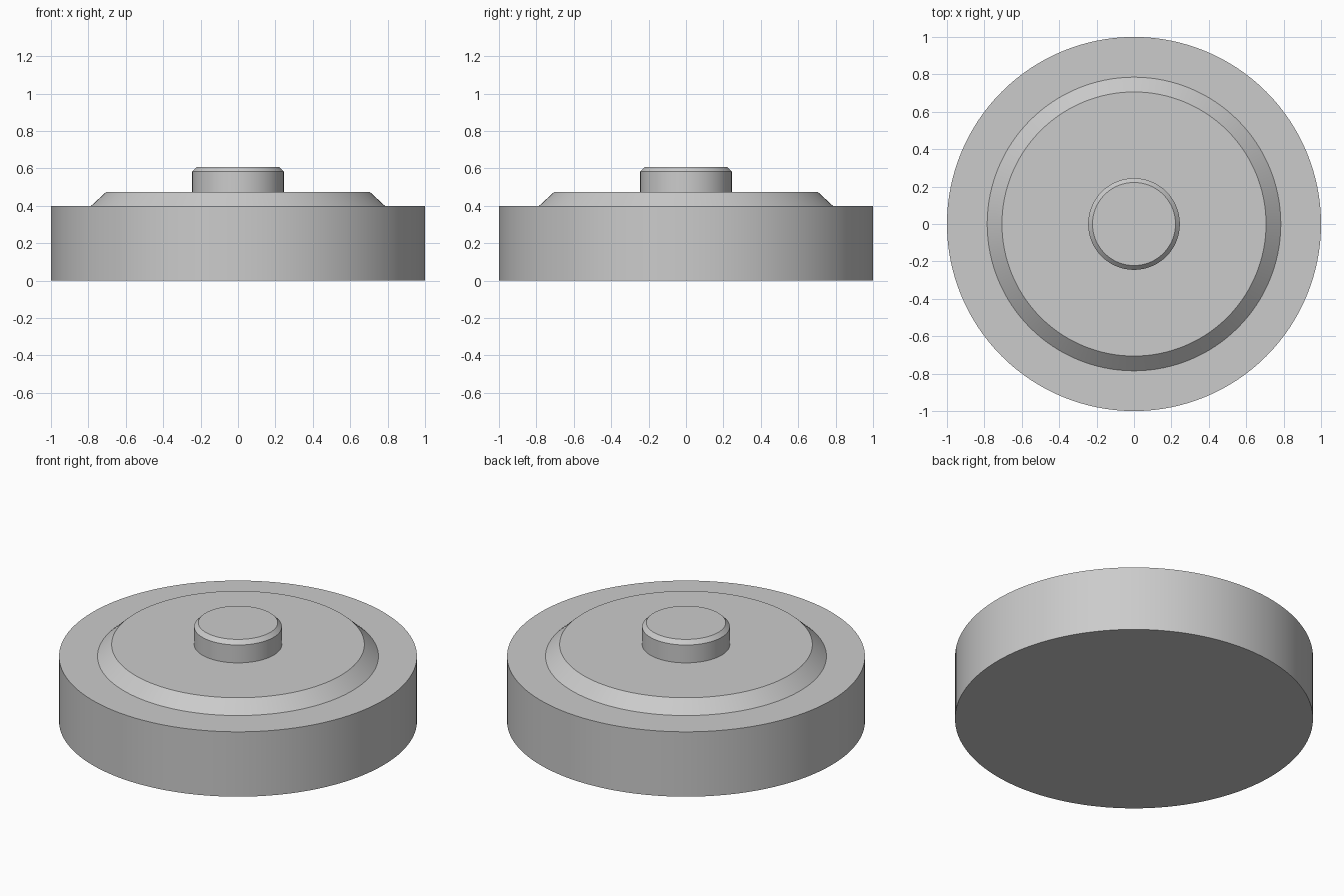
import bpy, bmesh
from math import cos, sin, tau, radians

if "Cube" in bpy.data.objects:
    bpy.data.objects.remove(bpy.data.objects["Cube"])

SEGMENTS = 128


def lathe(name, profile):
    """Closed solid of revolution from (radius, height) points, capped at both ends."""
    bm = bmesh.new()
    rings = [[bm.verts.new((r * cos(tau * i / SEGMENTS), r * sin(tau * i / SEGMENTS), z))
              for i in range(SEGMENTS)] for r, z in profile]
    for low, high in zip(rings, rings[1:]):
        for i in range(SEGMENTS):
            j = (i + 1) % SEGMENTS
            bm.faces.new((low[i], low[j], high[j], high[i]))
    bm.faces.new(rings[0][::-1])
    bm.faces.new(rings[-1])
    mesh = bpy.data.meshes.new(name)
    bm.to_mesh(mesh)
    bm.free()
    obj = bpy.data.objects.new(name, mesh)
    bpy.context.collection.objects.link(obj)
    bpy.ops.object.select_all(action='DESELECT')
    obj.select_set(True)
    bpy.context.view_layer.objects.active = obj
    bpy.ops.object.shade_smooth_by_angle(angle=radians(30))
    return obj


# Round base with a sloped raised plate on top
lathe("base", [(1.0, 0.0), (1.0, 0.4), (0.785, 0.4), (0.706, 0.473)])

# Centre button with a chamfered rim, sunk slightly into the base
lathe("button", [(0.245, 0.44), (0.245, 0.583), (0.222, 0.607)])
